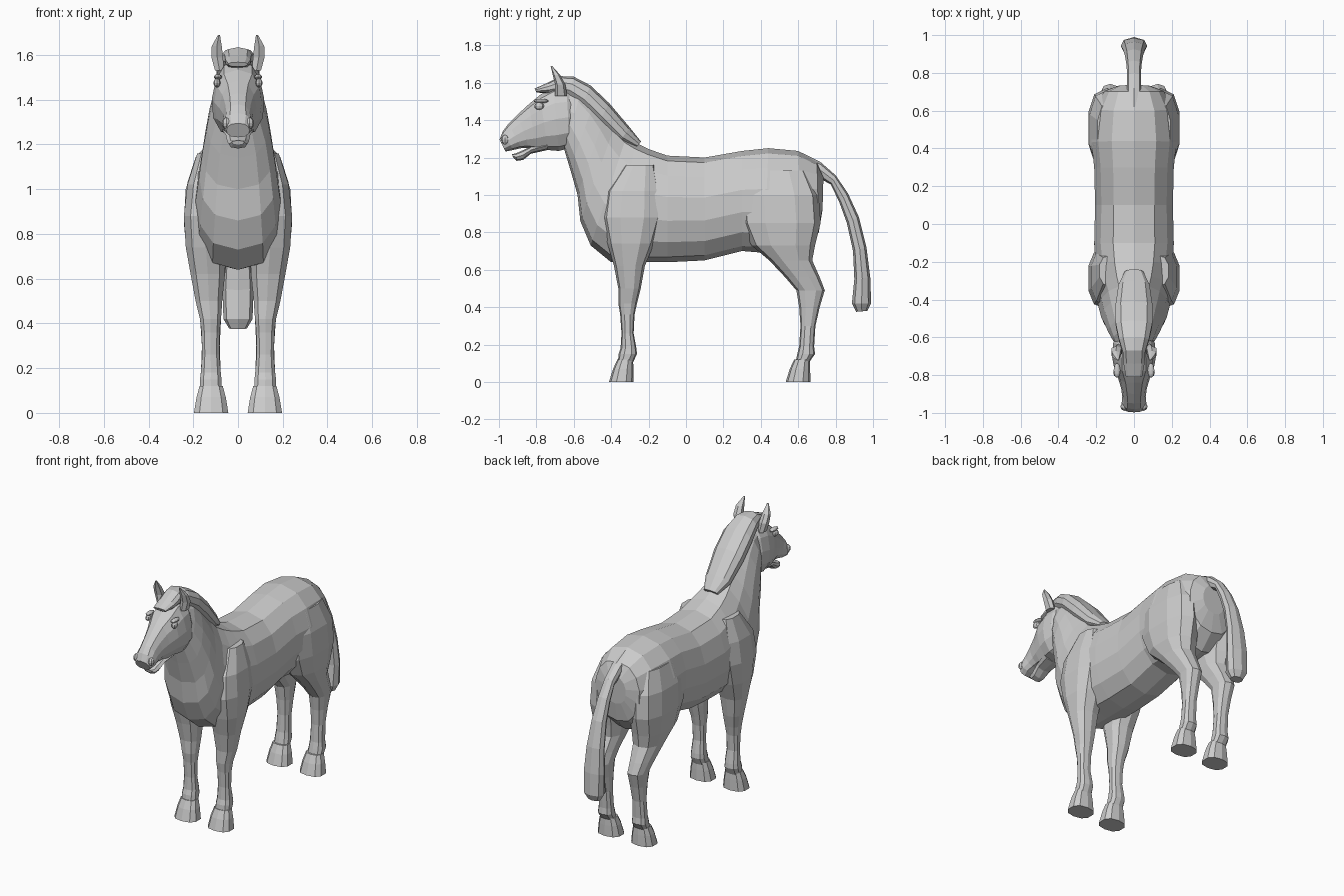
import bpy, bmesh, math
from mathutils import Vector

grey = bpy.data.materials.new("warm_grey")
grey.diffuse_color = (0.6, 0.6, 0.6, 1)


def finish(name, bm, mirror=False):
    bmesh.ops.recalc_face_normals(bm, faces=bm.faces)
    me = bpy.data.meshes.new(name)
    bm.to_mesh(me)
    bm.free()
    me.materials.append(grey)
    ob = bpy.data.objects.new(name, me)
    bpy.context.collection.objects.link(ob)
    if mirror:
        ob.modifiers.new("Mirror", 'MIRROR')
    return ob


def loft(name, rings, mirror=False):
    bm = bmesh.new()
    vs = [[bm.verts.new(p) for p in r] for r in rings]
    n = len(vs[0])
    for a, b in zip(vs, vs[1:]):
        for i in range(n):
            j = (i + 1) % n
            bm.faces.new((a[i], a[j], b[j], b[i]))
    bm.faces.new(vs[0])
    bm.faces.new(vs[-1])
    return finish(name, bm, mirror)


def power(v, p):
    return math.copysign(abs(v) ** p, v)


def upright(top_y, top_z, bot_y, bot_z, w, taper=0.0, n=14, p=0.8):
    """Section spanning a top and a bottom point, half width w."""
    top, bot = Vector((0, top_y, top_z)), Vector((0, bot_y, bot_z))
    ring = []
    for i in range(n):
        a = 2 * math.pi * i / n
        c, s = math.cos(a), math.sin(a)
        pt = (top + bot) / 2 + (top - bot) / 2 * c
        pt.x = w * power(s, p) * (1 - taper * c)
        ring.append(pt)
    return ring


def level(z, y0, y1, x0, x1, n=10, p=0.8):
    """Horizontal section filling a y and x range."""
    ring = []
    for i in range(n):
        a = 2 * math.pi * (i + 0.5) / n
        ring.append(Vector(((x0 + x1) / 2 + (x1 - x0) / 2 * power(math.cos(a), p),
                            (y0 + y1) / 2 + (y1 - y0) / 2 * power(math.sin(a), p), z)))
    return ring


# Trunk and neck: top point, bottom point, half width, taper
trunk = [
    (0.735, 1.10, 0.73, 0.92, 0.08, 0), (0.70, 1.18, 0.71, 0.80, 0.16, 0),
    (0.60, 1.235, 0.62, 0.71, 0.21, 0), (0.44, 1.25, 0.42, 0.69, 0.23, 0),
    (0.30, 1.235, 0.30, 0.70, 0.215, 0), (0.10, 1.20, 0.10, 0.65, 0.21, 0),
    (-0.10, 1.21, -0.10, 0.64, 0.215, 0), (-0.20, 1.245, -0.25, 0.64, 0.21, 0.05),
    (-0.27, 1.28, -0.40, 0.64, 0.20, 0.12), (-0.32, 1.31, -0.51, 0.73, 0.185, 0.18),
    (-0.38, 1.37, -0.565, 0.86, 0.17, 0.2), (-0.43, 1.43, -0.58, 1.0, 0.155, 0.2),
    (-0.49, 1.50, -0.62, 1.14, 0.135, 0.18), (-0.56, 1.56, -0.65, 1.24, 0.112, 0.1),
    (-0.63, 1.57, -0.67, 1.28, 0.09, 0.0)]
loft("trunk_and_neck", [upright(*t) for t in trunk])

# Head and lower jaw
head = [
    (-0.585, 1.53, -0.60, 1.30, 0.085, 0.1), (-0.64, 1.58, -0.62, 1.25, 0.11, 0.12),
    (-0.71, 1.575, -0.68, 1.235, 0.117, 0.12), (-0.78, 1.535, -0.74, 1.24, 0.106, 0.0),
    (-0.84, 1.485, -0.80, 1.24, 0.083, 0.1), (-0.90, 1.43, -0.84, 1.25, 0.068, 0.1),
    (-0.95, 1.38, -0.88, 1.25, 0.062, 0.12), (-0.98, 1.34, -0.925, 1.24, 0.066, 0.1),
    (-0.997, 1.295, -0.965, 1.232, 0.052, 0.05)]
loft("head", [upright(*h, n=12, p=0.75) for h in head])
jaw = [(-0.74, 1.29, -0.74, 1.24, 0.07), (-0.82, 1.265, -0.83, 1.22, 0.055),
       (-0.87, 1.24, -0.87, 1.187, 0.048), (-0.91, 1.222, -0.905, 1.182, 0.042),
       (-0.93, 1.218, -0.925, 1.20, 0.028)]
loft("lower_jaw", [upright(*j, n=8) for j in jaw])

# Mane running from withers to forelock
mane = [(-0.24, 1.285, -0.27, 1.25, 0.05), (-0.30, 1.36, -0.36, 1.28, 0.085),
        (-0.41, 1.49, -0.47, 1.38, 0.102), (-0.51, 1.585, -0.56, 1.47, 0.10),
        (-0.60, 1.632, -0.63, 1.52, 0.082), (-0.67, 1.635, -0.68, 1.54, 0.062),
        (-0.74, 1.60, -0.73, 1.54, 0.058), (-0.81, 1.568, -0.80, 1.548, 0.045)]
loft("mane", [upright(*m, n=10, p=0.7) for m in mane])

# Tail
tail = [(0.62, 1.225, 0.68, 1.12, 0.035), (0.72, 1.175, 0.73, 1.08, 0.038),
        (0.80, 1.105, 0.775, 1.055, 0.036), (0.865, 1.01, 0.82, 0.96, 0.04),
        (0.925, 0.88, 0.86, 0.85, 0.048), (0.965, 0.72, 0.893, 0.70, 0.06),
        (0.985, 0.56, 0.90, 0.55, 0.07), (0.99, 0.42, 0.887, 0.42, 0.065),
        (0.97, 0.38, 0.91, 0.375, 0.04)]
loft("tail", [upright(*t, n=8, p=0.7) for t in tail])

# Legs: height, back and front extent, inner and outer extent
front_leg = [
    (0.10, -0.365, -0.285, 0.07, 0.17), (0.15, -0.36, -0.262, 0.072, 0.172),
    (0.18, -0.35, -0.265, 0.075, 0.168), (0.26, -0.345, -0.28, 0.082, 0.162),
    (0.36, -0.352, -0.275, 0.08, 0.165), (0.42, -0.362, -0.262, 0.074, 0.172),
    (0.50, -0.362, -0.242, 0.068, 0.192), (0.62, -0.385, -0.22, 0.055, 0.215),
    (0.74, -0.42, -0.17, 0.05, 0.237), (0.88, -0.45, -0.125, 0.05, 0.246),
    (1.02, -0.43, -0.13, 0.05, 0.23), (1.16, -0.33, -0.165, 0.06, 0.185)]
hind_leg = [
    (0.10, 0.585, 0.655, 0.07, 0.17), (0.15, 0.595, 0.69, 0.072, 0.172),
    (0.19, 0.605, 0.685, 0.076, 0.167), (0.30, 0.612, 0.692, 0.08, 0.163),
    (0.40, 0.605, 0.715, 0.075, 0.17), (0.49, 0.59, 0.742, 0.07, 0.18),
    (0.56, 0.53, 0.715, 0.065, 0.195), (0.65, 0.445, 0.675, 0.05, 0.215),
    (0.73, 0.35, 0.69, 0.04, 0.235), (0.85, 0.295, 0.72, 0.04, 0.246),
    (1.00, 0.285, 0.71, 0.04, 0.238), (1.13, 0.32, 0.65, 0.05, 0.195)]
for name, rows, y in (("front", front_leg, -0.345), ("hind", hind_leg, 0.60)):
    loft(name + "_legs", [level(*r) for r in rows], True)
    hoof = [(0.0, y - 0.067, y + 0.065, 0.04, 0.2), (0.07, y - 0.045, y + 0.064, 0.052, 0.188),
            (0.12, y - 0.022, y + 0.062, 0.066, 0.174)]
    loft(name + "_hooves", [level(*h) for h in hoof], True)

# Ears: cupped leaf shapes leaning forward
ears = [(1.53, -0.70, -0.635, 0.06, 0.105), (1.59, -0.70, -0.645, 0.064, 0.122),
        (1.64, -0.712, -0.672, 0.07, 0.12), (1.69, -0.724, -0.716, 0.08, 0.09)]
loft("ears", [level(*e, n=6) for e in ears], True)


def ball(name, centre, size):
    bm = bmesh.new()
    bmesh.ops.create_uvsphere(bm, u_segments=8, v_segments=6, radius=1)
    for v in bm.verts:
        v.co = Vector(a * b for a, b in zip(v.co, size)) + Vector(centre)
    return finish(name, bm, True)


# Eyes, brows and nostrils
ball("eyes", (0.094, -0.785, 1.475), (0.016, 0.026, 0.02))
ball("brows", (0.09, -0.775, 1.502), (0.018, 0.04, 0.012))
ball("nostrils", (0.052, -0.967, 1.295), (0.02, 0.022, 0.026))
